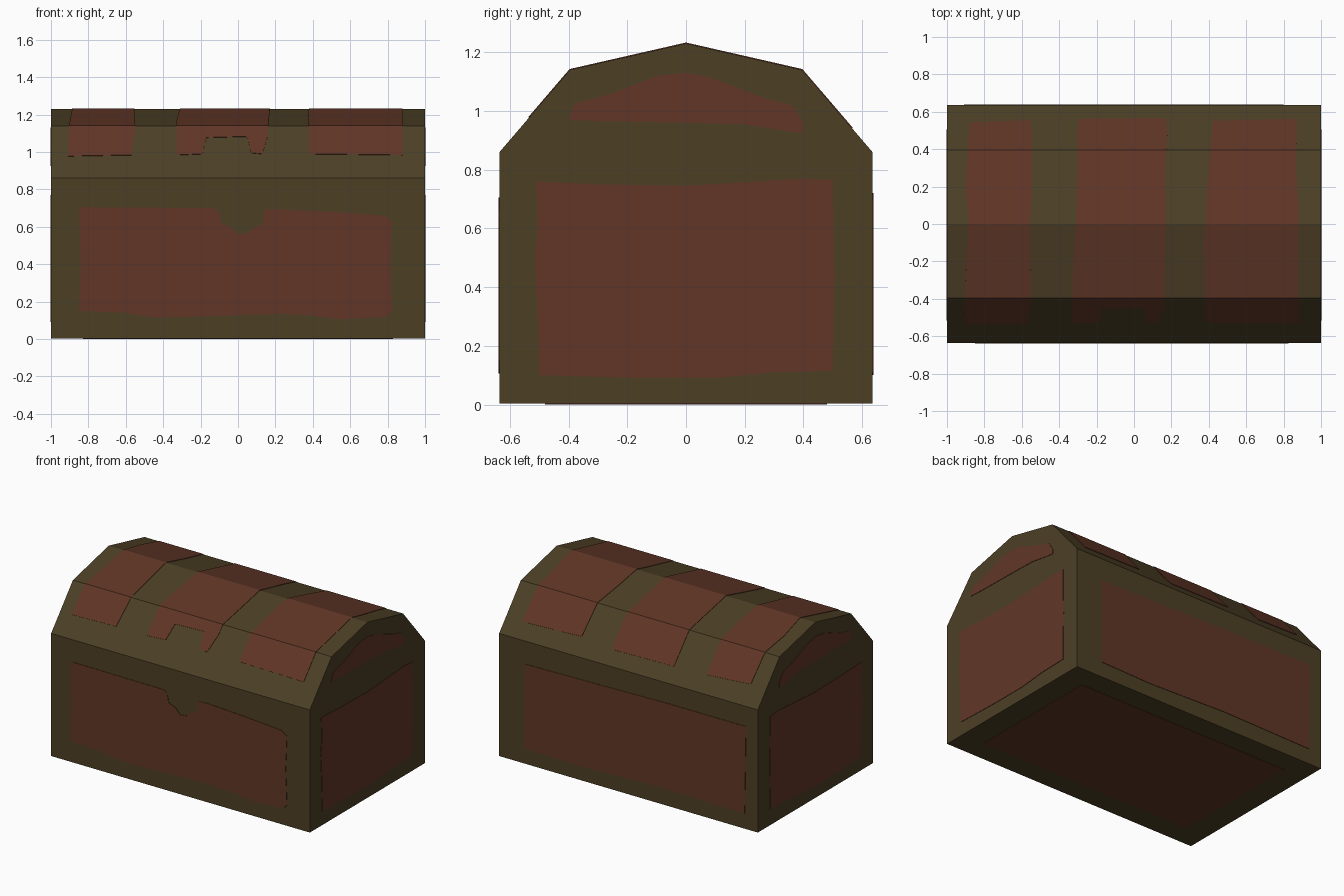
import bpy, bmesh
from mathutils import Vector

if "Cube" in bpy.data.objects:
    bpy.data.objects.remove(bpy.data.objects["Cube"])

T = 0.003                      # thickness of the painted plates
HW, HL = 0.635, 1.0            # half depth, half length


def material(name, rgb):
    m = bpy.data.materials.new(name)
    m.diffuse_color = (*rgb, 1)
    m.use_nodes = True
    m.node_tree.nodes["Principled BSDF"].inputs["Base Color"].default_value = m.diffuse_color
    return m


OLIVE = material("olive brown", (0.073, 0.050, 0.0185))
RED = material("red brown", (0.119, 0.037, 0.0195))


def make_object(name, bm, mat):
    me = bpy.data.meshes.new(name)
    bm.to_mesh(me)
    bm.free()
    me.materials.append(mat)
    ob = bpy.data.objects.new(name, me)
    bpy.context.collection.objects.link(ob)
    return ob


def prism(name, profile):
    """Extrude a (y, z) profile along the length of the chest."""
    bm = bmesh.new()
    face = bm.faces.new([bm.verts.new((-HL, y, z)) for y, z in profile])
    res = bmesh.ops.extrude_face_region(bm, geom=[face])
    verts = [v for v in res["geom"] if isinstance(v, bmesh.types.BMVert)]
    bmesh.ops.translate(bm, verts=verts, vec=(2 * HL, 0, 0))
    bmesh.ops.recalc_face_normals(bm, faces=bm.faces)
    return make_object(name, bm, OLIVE)


def plate(name, outline, place, outward, folds=()):
    """Thin painted panel: flat outline, cut at folds, then placed on a surface."""
    bm = bmesh.new()
    bm.faces.new([bm.verts.new((a, b, 0)) for a, b in outline])
    for f in folds:
        bmesh.ops.bisect_plane(bm, geom=bm.verts[:] + bm.edges[:] + bm.faces[:],
                               plane_co=(0, f, 0), plane_no=(0, 1, 0))
    for v in bm.verts:
        v.co = place(v.co.x, v.co.y)
    bm.normal_update()
    for f in bm.faces:
        if f.normal.dot(Vector(outward)) < 0:
            f.normal_flip()
    ob = make_object(name, bm, RED)
    mod = ob.modifiers.new("thickness", 'SOLIDIFY')
    mod.thickness, mod.offset = T, 1
    return ob


def lid_height(y):
    y = abs(y)
    if y < 0.395:
        return 1.23 - 0.09 * y / 0.395
    return 1.14 - 0.28 * (y - 0.395) / (HW - 0.395)


# Chest body and faceted lid
prism("chest_body", [(-HW, T), (HW, T), (HW, 0.86), (-HW, 0.86)])
prism("chest_lid", [(-HW, 0.86), (HW, 0.86), (0.395, 1.14), (0, 1.23), (-0.395, 1.14)])

# Front panel with the lock plate notch
front = [(-.85, .15), (-.6, .14), (-.45, .115), (-.2, .12), (.2, .135), (.4, .125),
         (.55, .105), (.8, .12), (.825, .15), (.815, .4), (.825, .63), (.78, .66),
         (.5, .68), (.2, .695), (.14, .69), (.13, .61), (.09, .60), (.05, .565),
         (0, .56), (-.04, .60), (-.09, .62), (-.10, .68), (-.13, .70), (-.83, .705),
         (-.85, .69), (-.84, .4)]
plate("front_panel", front, lambda a, b: (a, -HW, b), (0, -1, 0))

# Back panel
back = [(-.90, .11), (-.2, .12), (.4, .10), (.80, .11), (.80, .70), (.2, .71), (-.3, .72), (-.91, .72)]
plate("back_panel", back, lambda a, b: (a, HW, b), (0, 1, 0))

# Bottom panel
base = [(-.83, -.48), (.83, -.48), (.83, .48), (-.83, .48)]
plate("bottom_panel", base, lambda a, b: (a, b, T), (0, 0, -1))

# End panels on the body and lid, both ends
end = [(-.50, .10), (-.15, .09), (.1, .09), (.3, .11), (.5, .115), (.505, .45), (.50, .765),
       (.4, .77), (0, .745), (-.3, .75), (-.51, .76), (-.505, .6), (-.515, .5), (-.505, .3)]
arch = [(-.40, .97), (-.38, 1.025), (-.25, 1.06), (-.1, 1.12), (0, 1.13), (.08, 1.115),
        (.28, 1.04), (.36, 1.02), (.40, .96), (.40, .925), (.35, .93), (.2, .955), (0, .96), (-.3, .965)]
for side, s in (("right", 1), ("left", -1)):
    plate(side + "_end_panel", end, lambda a, b: (s * HL, a, b), (s, 0, 0))
    plate(side + "_lid_arch", arch, lambda a, b: (s * HL, a, b), (s, 0, 0))

# Three strips wrapped over the lid, the middle one notched for the hasp
strips = {
    "left": [(-.91, -.535), (-.57, -.53), (-.55, -.41), (-.555, 0), (-.545, .2), (-.55, .555),
             (-.88, .54), (-.9, .2), (-.885, .02)],
    "middle": [(-.33, -.53), (-.19, -.525), (-.17, -.45), (.05, -.445), (.07, -.52), (.13, -.525),
               (.16, -.44), (.17, -.02), (.165, .3), (.18, .5), (.17, .565), (-.30, .56),
               (-.31, .01), (-.33, -.3)],
    "right": [(.38, -.525), (.88, -.53), (.88, .1), (.865, .3), (.87, .56), (.42, .55),
              (.39, .2), (.375, -.1)],
}
for side, outline in strips.items():
    plate(side + "_lid_strip", outline, lambda a, b: (a, b, lid_height(b)), (0, 0, 1),
          folds=(-0.395, 0, 0.395))
